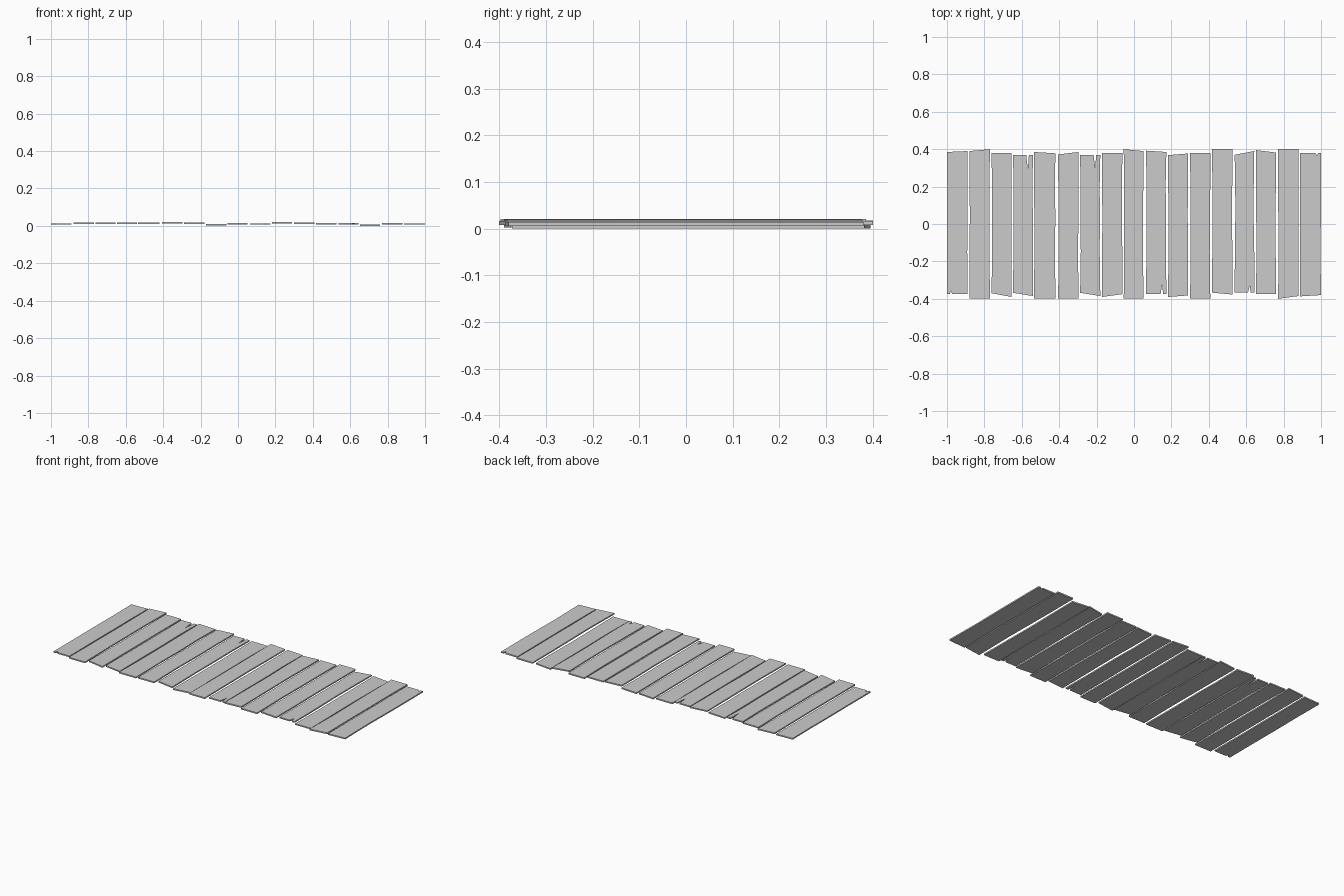
import bpy, bmesh, random
random.seed(4)

# plank: left x, right x, top-left y, top-right y, bottom-left y, bottom-right y, underside z
PLANKS = [
    (-1.00, -.89, .385, .390, -.375, -.375, .006),
    (-.88, -.77, .390, .400, -.397, -.397, .010),
    (-.762, -.655, .380, .380, -.370, -.390, .010),
    (-.647, -.540, .370, .370, -.368, -.385, .010),
    (-.535, -.420, .385, .378, -.397, -.397, .010),
    (-.406, -.296, .372, .385, -.397, -.397, .013),
    (-.288, -.180, .370, .370, -.368, -.385, .009),
    (-.172, -.062, .380, .380, -.390, -.375, .002),
    (-.055, .050, .400, .390, -.397, -.397, .008),
    (.065, .173, .392, .385, -.375, -.375, .006),
    (.182, .290, .368, .377, -.390, -.382, .012),
    (.300, .408, .380, .380, -.397, -.397, .010),
    (.416, .526, .400, .400, -.367, -.377, .008),
    (.538, .643, .370, .390, -.365, -.365, .007),
    (.652, .760, .395, .382, -.373, -.373, .000),
    (.770, .880, .400, .400, -.400, -.385, .008),
    (.887, 1.00, .380, .380, -.387, -.380, .006),
]
# splits in plank ends: plank index -> (x, depth, end)
SPLITS = {0: (-.978, .018, -1), 3: (-.568, .08, 1), 6: (-.208, .07, 1),
          9: (.150, .05, -1), 13: (.618, .035, -1), 16: (.978, .018, 1)}
THICK = .008


def split_points(x, depth, end, y):
    # jagged V crack, listed left to right
    return [(x - .008, y), (x - .004, y - end * depth * .5), (x + .001, y - end * depth),
            (x + .003, y - end * depth * .5), (x + .006, y)]


def make_plank(i, spec):
    xl, xr, tl, tr, bl, br, z = spec
    top, bottom = [(xl, tl), (xr, tr)], [(xl, bl), (xr, br)]
    if i in SPLITS:
        x, depth, end = SPLITS[i]
        row = top if end > 0 else bottom
        row[1:1] = split_points(x, depth, end, row[0][1])
    # slightly worn long edges
    ys = (.2, .05, -.15)
    wear = lambda: random.uniform(0, .004)
    right = [(xr - wear(), y) for y in ys]
    left = [(xl + wear(), y) for y in reversed(ys)]
    outline = top + right + bottom[::-1] + left

    bm = bmesh.new()
    face = bm.faces.new([bm.verts.new((x, y, z)) for x, y in outline])
    ext = bmesh.ops.extrude_face_region(bm, geom=[face])
    bmesh.ops.translate(bm, vec=(0, 0, THICK),
                        verts=[g for g in ext["geom"] if isinstance(g, bmesh.types.BMVert)])
    bmesh.ops.recalc_face_normals(bm, faces=bm.faces)
    mesh = bpy.data.meshes.new(f"plank_{i + 1:02d}")
    bm.to_mesh(mesh)
    bm.free()
    bpy.context.collection.objects.link(bpy.data.objects.new(mesh.name, mesh))


for i, spec in enumerate(PLANKS):
    make_plank(i, spec)
